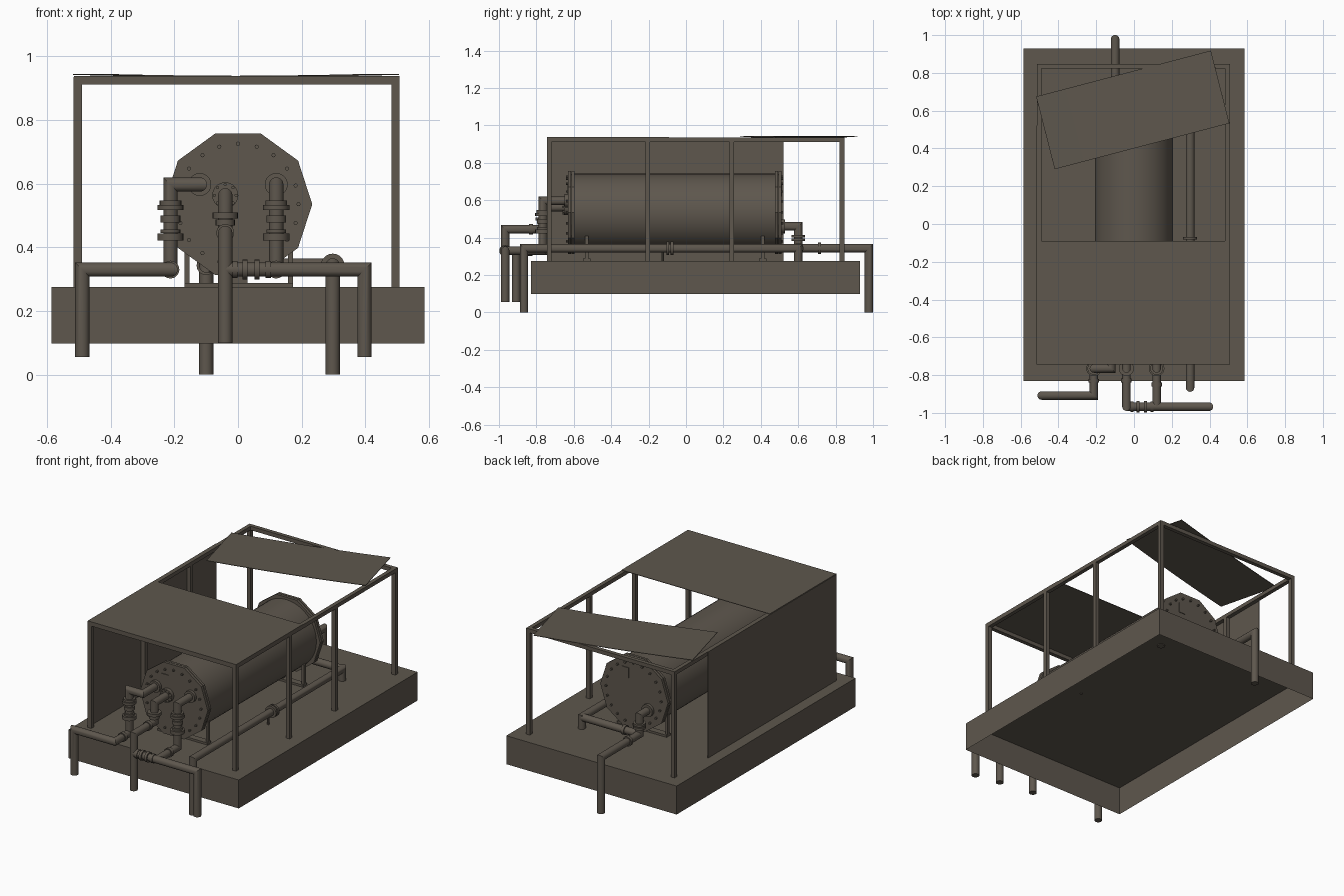
import bpy, bmesh, math
from mathutils import Vector, Matrix

if "Cube" in bpy.data.objects:
    bpy.data.objects.remove(bpy.data.objects["Cube"])

mat = bpy.data.materials.new("dull brown grey paint")
mat.diffuse_color = (0.112, 0.095, 0.075, 1)
mat.use_nodes = True
mat.node_tree.nodes["Principled BSDF"].inputs["Base Color"].default_value = mat.diffuse_color


def finish(name, bm, smooth=False):
    me = bpy.data.meshes.new(name)
    bm.normal_update()
    bm.to_mesh(me)
    bm.free()
    me.materials.append(mat)
    ob = bpy.data.objects.new(name, me)
    bpy.context.collection.objects.link(ob)
    if smooth:
        bpy.ops.object.select_all(action='DESELECT')
        ob.select_set(True)
        bpy.context.view_layer.objects.active = ob
        bpy.ops.object.shade_smooth_by_angle(angle=math.radians(35))
    return ob


def add_box(bm, lo, hi):
    lo, hi = Vector(lo), Vector(hi)
    s = hi - lo
    m = Matrix.Translation((lo + hi) / 2) @ Matrix.Diagonal((s.x, s.y, s.z, 1))
    return bmesh.ops.create_cube(bm, size=1, matrix=m)


def add_cyl(bm, a, b, r, sides=20, spin=0.0):
    a, b = Vector(a), Vector(b)
    q = (b - a).to_track_quat('Z', 'Y').to_matrix().to_4x4()
    m = Matrix.Translation((a + b) / 2) @ q @ Matrix.Rotation(spin, 4, 'Z')
    bmesh.ops.create_cone(bm, cap_ends=True, segments=sides, radius1=r, radius2=r,
                          depth=(b - a).length, matrix=m)


def add_pipe(bm, pts, r=0.0225, sides=20):
    """Round pipe along a path, with mitred corners."""
    pts = [Vector(p) for p in pts]
    d = [(b - a).normalized() for a, b in zip(pts, pts[1:])]
    q = d[0].to_track_quat('Z', 'Y')
    ring = [pts[0] + q @ Vector((r * math.cos(t), r * math.sin(t), 0))
            for t in (2 * math.pi * k / sides for k in range(sides))]
    prev = [bm.verts.new(p) for p in ring]
    bm.faces.new(prev[::-1])
    for i in range(1, len(pts)):
        n = d[i - 1] + d[i] if i < len(d) else d[-1]
        ring = [p + d[i - 1] * ((pts[i] - p).dot(n) / d[i - 1].dot(n)) for p in ring]
        cur = [bm.verts.new(p) for p in ring]
        for k in range(sides):
            j = (k + 1) % sides
            bm.faces.new((prev[k], prev[j], cur[j], cur[k]))
        prev = cur
    bm.faces.new(prev)


def add_disc(bm, c, axis, r, t):
    h = Vector(axis) * (t / 2)
    add_cyl(bm, Vector(c) - h, Vector(c) + h, r)


X, Y, Z = (1, 0, 0), (0, 1, 0), (0, 0, 1)

# Hollow plinth, open underneath
bm = bmesh.new()
add_box(bm, (-.586, -.83, .098), (.586, .929, .275))
bmesh.ops.delete(bm, geom=[f for f in bm.faces if f.calc_center_median().z < .1], context='FACES')
finish("plinth", bm)

# Shelter frame: posts and top beams
bm = bmesh.new()
x0, x1, y0, y1, w = -.514, .507, -.743, .847, .025
for x in (x0, x1 - w):
    for y in (y0, -.217, .232, y1 - w):
        add_box(bm, (x, y, .275), (x + w, y + w, .911))
    add_box(bm, (x, y0, .911), (x + w, y1, .935))
for y in (y0, y1 - w):
    add_box(bm, (x0 + w, y, .911), (x1 - w, y + w, .935))
finish("shelter_frame", bm)

# Fixed roof sheet and side wall sheet
bm = bmesh.new()
add_box(bm, (x0, y0, .935), (x1, -.09, .938))
finish("roof_sheet", bm)
bm = bmesh.new()
add_box(bm, (x0 - .003, y0, .275), (x0, .522, .935))
finish("side_wall_sheet", bm)

# Loose, slightly bowed roof sheet
bm = bmesh.new()
a, b = Vector((-.518, .675, 0)), Vector((-.42, .29, 0))
run = Vector((.925, .243, 0))
rows = []
for i in range(7):
    t = i / 6
    up = Vector((0, 0, .938 + .006 * (2 * t - 1) ** 2))
    rows.append([bm.verts.new(p + run * t + up) for p in (a, b)])
for (p, q), (s, u) in zip(rows, rows[1:]):
    bm.faces.new((p, q, u, s))
ob = finish("loose_roof_sheet", bm)
mod = ob.modifiers.new("thickness", 'SOLIDIFY')
mod.thickness = .003

# Vessel shell
CZ = .535
bm = bmesh.new()
add_cyl(bm, (0, -.6, CZ), (0, .49, CZ), .207, 48)
finish("vessel_shell", bm, True)

# Ten-sided end plates with bolts and a data plate
for name, y, s in (("front", -.595, -1), ("back", .475, 1)):
    bm = bmesh.new()
    for k in (0, .019):
        add_cyl(bm, (0, y + s * k, CZ), (0, y + s * (k + .016), CZ), .233, 10, 0)
    add_cyl(bm, (0, y, CZ), (0, y + s * .03, CZ), .205, 20)
    # turn so that the plates have a flat top edge
    top = max(v.co.z for v in bm.verts)
    if top > CZ + .228:
        bmesh.ops.rotate(bm, verts=bm.verts, cent=(0, 0, CZ),
                         matrix=Matrix.Rotation(math.radians(18), 3, 'Y'))
    finish(name + "_end_plate", bm)
    bm = bmesh.new()
    for k in range(20):
        t = k * math.pi / 10
        x, z = .19 * math.sin(t), CZ + .19 * math.cos(t)
        add_cyl(bm, (x, y - s * .008, z), (x, y + s * .047, z), .0065, 8)
    finish(name + "_bolts", bm)
    bm = bmesh.new()
    ys = sorted((y + s * .03, y + s * .039))
    xs = sorted((s * .036, s * .083))
    add_box(bm, (xs[0], ys[0], .62), (xs[1], ys[1], .685))
    finish(name + "_data_plate", bm)

# Saddles under the vessel
for name, y in (("front", -.53), ("back", .41)):
    bm = bmesh.new()
    for x in (-.16, .165):
        add_box(bm, (x - .008, y - .01, .275), (x + .008, y + .01, .41))
    add_box(bm, (-.168, y - .02, .275), (.173, y + .02, .288))
    add_box(bm, (-.03, y - .01, .285), (.03, y + .01, .335))
    finish(name + "_saddle", bm)

SY = -.765  # front riser position


def add_valve(bm, x, y=SY):
    for z, r, t in ((.54, .034, .014), (.525, .041, .016), (.488, .031, .022), (.45, .031, .012),
                    (.432, .041, .022)):
        add_disc(bm, (x, y, z), Z, r, t)


# Left front pipe run
bm = bmesh.new()
add_pipe(bm, [(-.12, -.62, .597), (-.12, SY, .597), (-.212, SY, .597), (-.212, SY, .33),
              (-.212, -.908, .33), (-.489, -.908, .33), (-.489, -.908, .055)])
add_valve(bm, -.212)
add_disc(bm, (-.212, -.83, .33), Y, .028, .02)
add_disc(bm, (-.12, -.64, .597), Y, .036, .018)
finish("left_front_pipe", bm, True)

# Centre front pipe run
bm = bmesh.new()
add_pipe(bm, [(-.04, -.62, .563), (-.04, SY, .563), (-.04, SY, .445), (-.04, -.967, .445),
              (-.04, -.967, .1)])
for z, r in ((.5, .04), (.478, .03)):
    add_disc(bm, (-.04, SY, z), Z, r, .018)
add_disc(bm, (-.04, -.828, .445), Y, .028, .022)
add_disc(bm, (-.04, -.642, .563), Y, .041, .022)
for k in range(8):
    t = k * math.pi / 4
    add_disc(bm, (-.04 + .034 * math.cos(t), -.655, .563 + .034 * math.sin(t)), Y, .005, .012)
finish("centre_front_pipe", bm, True)

# Right front pipe run with cross link
bm = bmesh.new()
add_pipe(bm, [(.12, -.62, .597), (.12, SY, .597), (.12, SY, .33), (.12, -.967, .33)])
add_pipe(bm, [(-.04, -.967, .33), (.397, -.967, .33), (.397, -.967, .055)])
add_valve(bm, .12)
add_disc(bm, (.12, -.85, .33), Y, .028, .022)
add_disc(bm, (.12, -.64, .597), Y, .036, .018)
for x, r in ((-.01, .027), (.022, .031), (.06, .031), (.095, .027)):
    add_disc(bm, (x, -.967, .33), X, r, .016)
finish("right_front_pipe", bm, True)

# Long side pipe
bm = bmesh.new()
add_pipe(bm, [(.297, -.866, 0), (.297, -.866, .343), (.297, .6, .343), (.297, .6, .27)])
for y in (-.097, -.075):
    add_disc(bm, (.297, y, .343), Y, .037, .014)
add_cyl(bm, (.297, -.125, .27), (.297, -.125, .34), .007, 8)
finish("long_side_pipe", bm, True)

# Back pipe run with cross link to the side pipe
bm = bmesh.new()
add_pipe(bm, [(-.1, .5, .46), (-.1, .6, .46), (-.1, .6, .343), (-.1, .978, .343), (-.1, .978, 0)])
add_pipe(bm, [(-.1, .6, .343), (.297, .6, .343)])
for z in (.388, .408):
    add_disc(bm, (-.1, .6, z), Z, .036, .014)
add_disc(bm, (-.1, .714, .343), Y, .03, .018)
add_disc(bm, (.0, .6, .343), X, .029, .018)
add_disc(bm, (-.1, .52, .46), Y, .038, .018)
finish("back_pipe", bm, True)
